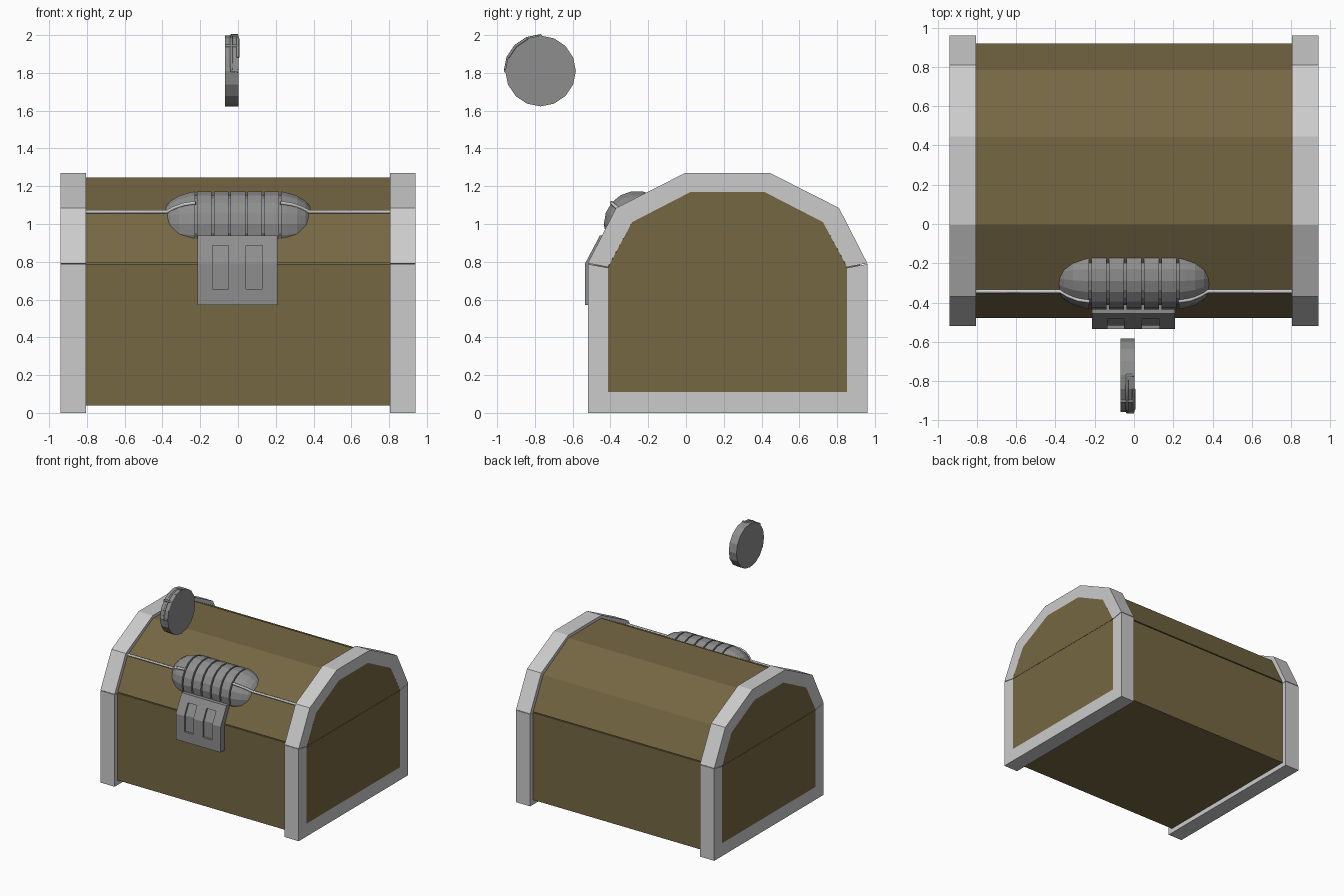
import bpy, bmesh, math

if "Cube" in bpy.data.objects:
    bpy.data.objects.remove(bpy.data.objects["Cube"])


def material(name, rgb):
    m = bpy.data.materials.new(name)
    m.diffuse_color = (*rgb, 1)
    m.use_nodes = True
    m.node_tree.nodes["Principled BSDF"].inputs["Base Color"].default_value = m.diffuse_color
    return m


WOOD = material("wood", (0.18, 0.137, 0.056))
IRON = material("dark_iron", (0.27, 0.27, 0.27))


def finish(name, bm, mat=None):
    bmesh.ops.recalc_face_normals(bm, faces=bm.faces)
    me = bpy.data.meshes.new(name)
    bm.to_mesh(me)
    bm.free()
    ob = bpy.data.objects.new(name, me)
    bpy.context.collection.objects.link(ob)
    if mat:
        me.materials.append(mat)
    return ob


def skin(name, rings, mat=None):
    """Join equal-length rings of points and cap both ends."""
    bm = bmesh.new()
    vs = [[bm.verts.new(p) for p in r] for r in rings]
    n = len(vs[0])
    for a, b in zip(vs, vs[1:]):
        for i in range(n):
            j = (i + 1) % n
            bm.faces.new((a[i], a[j], b[j], b[i]))
    bm.faces.new(vs[0])
    bm.faces.new(vs[-1])
    return finish(name, bm, mat)


def prism(name, pts, x0, x1, mat=None):
    return skin(name, [[(x, y, z) for y, z in pts] for x in (x0, x1)], mat)


def frame(name, outer, inner, x0, x1):
    return skin(name, [[(x0, *o), (x1, *o), (x1, *i), (x0, *i)]
                       for o, i in zip(outer, inner)])


def lathe(name, profile, cy, cz, n, mat):
    """Revolve (x, radius) pairs about a line parallel to x."""
    return skin(name, [[(x, cy + r * math.cos(2 * math.pi * k / n),
                         cz + r * math.sin(2 * math.pi * k / n)) for k in range(n)]
                       for x, r in profile], mat)


def rod(name, pts, radius, mat=None):
    cu = bpy.data.curves.new(name, 'CURVE')
    cu.dimensions = '3D'
    cu.bevel_depth = radius
    cu.bevel_resolution = 1
    cu.use_fill_caps = True
    sp = cu.splines.new('POLY')
    sp.points.add(len(pts) - 1)
    for p, c in zip(sp.points, pts):
        p.co = (*c, 1)
    ob = bpy.data.objects.new(name, cu)
    bpy.context.collection.objects.link(ob)
    if mat:
        cu.materials.append(mat)
    return ob


CY = 0.22  # chest centre line in y


def arch(half):
    return [(CY - h, z) for h, z in half] + [(CY + h, z) for h, z in reversed(half)]


# wooden base and faceted lid, split by a thin seam
prism("base", arch([(0.7, 0.787), (0.7, 0.04)]), -0.806, 0.806, WOOD)
prism("lid", arch([(0.7, 0.795), (0.565, 1.06), (0.222, 1.245)]), -0.806, 0.806, WOOD)

# wooden end panels, flush with the metal end frames
prism("base_end_panels", arch([(0.633, 0.769), (0.633, 0.11)]), -0.94, 0.94, WOOD)
prism("lid_end_panels", arch([(0.633, 0.771), (0.505, 1.01), (0.195, 1.17)]),
      -0.94, 0.94, WOOD)

# metal frames around both ends
for side, s in (("left", -1), ("right", 1)):
    x0, x1 = s * 0.805, s * 0.94
    frame(f"{side}_base_frame", arch([(0.74, 0.788), (0.74, 0)]),
          arch([(0.633, 0.768), (0.633, 0.11)]), x0, x1)
    frame(f"{side}_lid_frame", arch([(0.74, 0.792), (0.59, 1.085), (0.225, 1.27)]),
          arch([(0.633, 0.772), (0.505, 1.01), (0.195, 1.17)]), x0, x1)

# grooved lock barrel with rounded ends, half sunk into the lid
LY, LZ, R = -0.26, 1.0, 0.175
ends = [(0.225 + 0.19 * math.sin(a), (R - 0.004) * math.cos(a))
        for a in (math.radians(d) for d in (10, 27, 44, 60, 75, 88))]
profile = [(-x, r) for x, r in reversed(ends)]
for k in range(6):
    g = -0.2225 + k * 0.089
    profile += [(g - 0.006, R), (g - 0.006, R - 0.022), (g + 0.006, R - 0.022), (g + 0.006, R)]
lathe("lock_barrel", profile + ends, LY, LZ, 18, IRON)

# thin rods along the lid edge, climbing over the barrel ends
for side, s in (("left", -1), ("right", 1)):
    rod(f"{side}_rod", [(s * x, y, z) for x, y, z in (
        (0.806, -0.343, 1.065), (0.375, -0.343, 1.065), (0.335, -0.366, 1.087),
        (0.285, -0.386, 1.104), (0.225, -0.394, 1.113))], 0.01)


# bent hasp plate with two recessed windows
def hasp_part(name, x0, x1, z0, z1, depth):
    """Strip of the plate between two heights, following its bend at z = 0.79."""
    zs = [z0] + ([0.79] if z0 < 0.79 < z1 else []) + [z1]

    def front(z):
        return -0.535 + depth + max(0, z - 0.79) * 0.53
    pts = [(front(z), z) for z in zs]
    pts += [(-0.46 + max(0, z - 0.79) * 0.53, z) for z in reversed(zs)]
    return prism(name, pts, x0, x1, IRON)


hasp_part("hasp_back", -0.21, 0.205, 0.58, 0.93, 0.018)
hasp_part("hasp_top", -0.215, 0.21, 0.885, 0.94, 0)
hasp_part("hasp_bottom", -0.215, 0.21, 0.57, 0.655, 0)
for i, (x0, x1) in enumerate(((-0.215, -0.135), (-0.05, 0.042), (0.13, 0.21))):
    hasp_part(f"hasp_bar_{i + 1}", x0, x1, 0.655, 0.885, 0)

# floating round token
DY, DZ, DR = -0.77, 1.81, 0.187
lathe("token", [(-0.07, DR), (0.003, DR)], DY, DZ, 16, IRON)


# raised ribs on the token rim
def rim(x, deg):
    a = math.radians(deg)
    return (x, DY + DR * math.cos(a), DZ + DR * math.sin(a))


rod("token_rim_rib", [rim(0.001, 180)] + [rim(-0.035, d) for d in (180, 157.5, 135, 112.5, 90)]
    + [rim(0.001, 90)], 0.008, IRON)
rod("token_cross_rib", [rim(-0.07, 135), rim(0.003, 135)], 0.008, IRON)
rod("token_edge_rib", [rim(-0.001, d) for d in (157.5, 135, 112.5)], 0.008, IRON)
